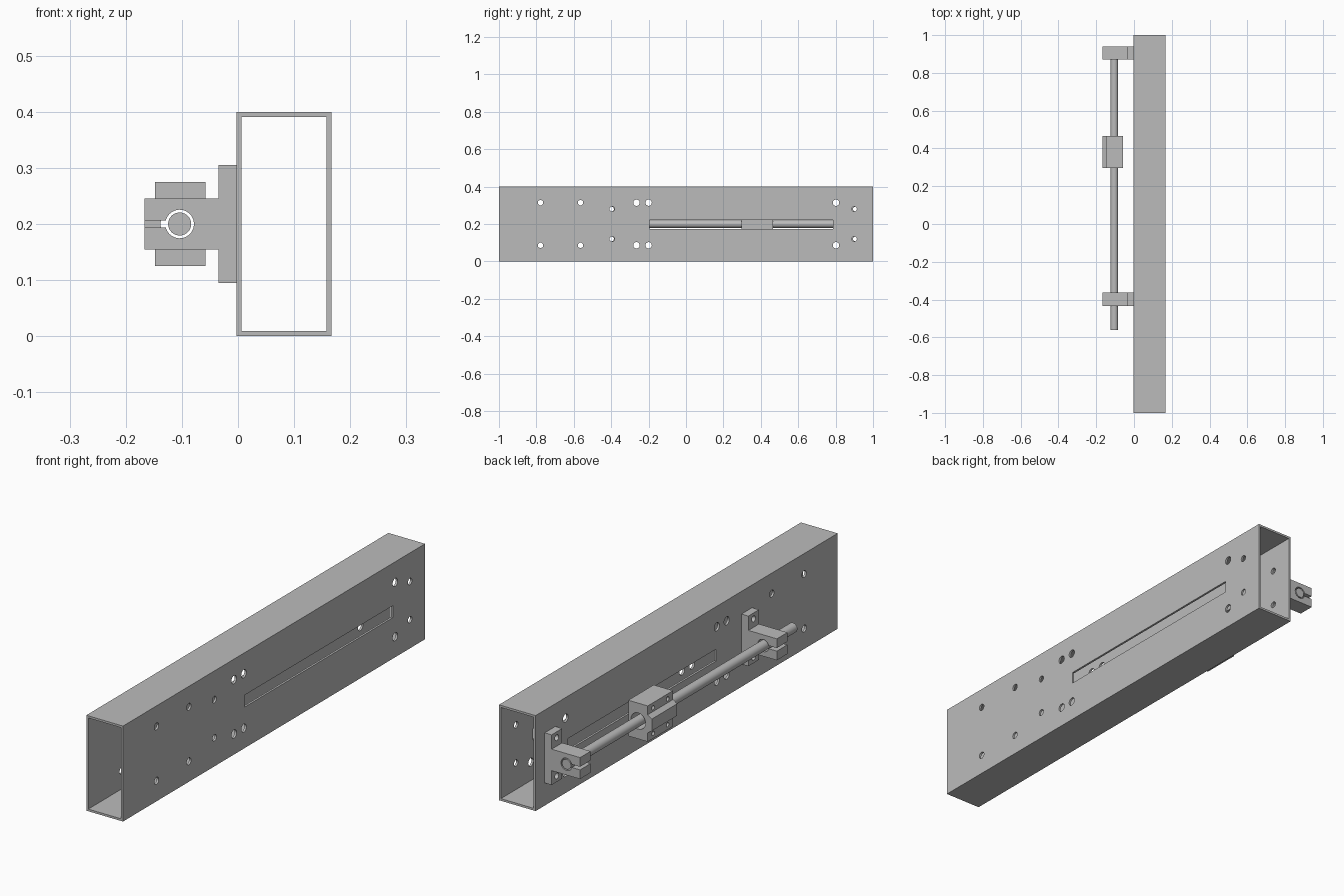
import bpy
import bmesh
from math import sin, cos, pi, asin
from mathutils import Matrix, Vector

cube = bpy.data.objects.get("Cube")
if cube:
    bpy.data.objects.remove(cube, do_unlink=True)

grey = bpy.data.materials.new("plain_grey")
grey.use_nodes = True
colour = (0.5, 0.5, 0.5, 1)
grey.diffuse_color = colour
grey.node_tree.nodes["Principled BSDF"].inputs["Base Color"].default_value = colour

ROD_X, ROD_Z = -0.104, 0.2
TUBE_LEFT, TUBE_RIGHT, HEIGHT, WALL = 0.167, -0.003, 0.4, 0.009


def finish(bm, name):
    bmesh.ops.recalc_face_normals(bm, faces=bm.faces)
    mesh = bpy.data.meshes.new(name)
    bm.to_mesh(mesh)
    bm.free()
    obj = bpy.data.objects.new(name, mesh)
    bpy.context.collection.objects.link(obj)
    mesh.materials.append(grey)
    return obj


def add_box(bm, low, high):
    low, high = Vector(low), Vector(high)
    matrix = Matrix.Translation((low + high) / 2) @ Matrix.Diagonal((*(high - low), 1))
    bmesh.ops.create_cube(bm, size=1, matrix=matrix)


def add_cylinder(bm, centre, radius, length, axis, sides=32):
    turn = Matrix.Rotation(pi / 2, 4, "Y" if axis == "X" else "X")
    bmesh.ops.create_cone(bm, cap_ends=True, segments=sides, radius1=radius, radius2=radius,
                          depth=length, matrix=Matrix.Translation(centre) @ turn)


def add_profile(bm, points, y0, y1):
    # Extrude an x-z outline along y
    face = bm.faces.new([bm.verts.new((x, y0, z)) for x, z in points])
    new = bmesh.ops.extrude_face_region(bm, geom=[face])["geom"]
    verts = [v for v in new if isinstance(v, bmesh.types.BMVert)]
    bmesh.ops.translate(bm, verts=verts, vec=(0, y1 - y0, 0))


def cut(obj, bm):
    cutter = finish(bm, "cutter")
    cutter.hide_render = True
    mod = obj.modifiers.new("cut", "BOOLEAN")
    mod.operation, mod.solver, mod.object = "DIFFERENCE", "EXACT", cutter
    select(obj)
    bpy.ops.object.modifier_apply(modifier=mod.name)
    bpy.data.objects.remove(cutter, do_unlink=True)


def select(obj):
    bpy.ops.object.select_all(action="DESELECT")
    obj.select_set(True)
    bpy.context.view_layer.objects.active = obj


def smooth(obj):
    select(obj)
    bpy.ops.object.shade_smooth_by_angle(angle=0.5)


# Rectangular tube, hollow from end to end
bm = bmesh.new()
add_box(bm, (TUBE_RIGHT, -1, 0), (TUBE_LEFT, 1, HEIGHT))
tube = finish(bm, "tube")
bm = bmesh.new()
add_box(bm, (TUBE_RIGHT + WALL, -1.1, WALL), (TUBE_LEFT - WALL, 1.1, HEIGHT - WALL))
cut(tube, bm)

# Slot and drilled holes through both side walls
bm = bmesh.new()
add_box(bm, (-0.1, -0.195, 0.172), (0.3, 0.787, 0.222))
holes = [(-0.778, 0.114, 0.0145), (-0.564, 0.114, 0.0145), (-0.265, 0.114, 0.017),
         (-0.2, 0.114, 0.017), (0.802, 0.114, 0.017),
         (-0.395, 0.08, 0.0135), (0.9, 0.08, 0.0135)]
for y, offset, radius in holes:
    for side in (-1, 1):
        add_cylinder(bm, (0.08, y, 0.2 + side * offset), radius, 0.5, "X", 24)
cut(tube, bm)
smooth(tube)

# Guide rod
bm = bmesh.new()
add_cylinder(bm, (ROD_X, 0.19, ROD_Z), 0.0205, 1.5, "Y", 40)
smooth(finish(bm, "guide_rod"))

# Split clamps holding the rod: half outline with slit and bore, mirrored in z
BORE, SLIT = 0.0255, 0.0065
start = pi - asin(SLIT / BORE)
for name, y in (("front_clamp", -0.398), ("rear_clamp", 0.905)):
    upper = [(ROD_X + BORE * cos(start * i / 16), BORE * sin(start * i / 16)) for i in range(1, 17)]
    upper += [(-0.167, SLIT), (-0.167, 0.045), (-0.035, 0.045), (-0.035, 0.105), (TUBE_RIGHT, 0.105)]
    lower = [(x, -z) for x, z in reversed(upper)]
    outline = upper + lower + [(ROD_X + BORE, 0)]
    bm = bmesh.new()
    add_profile(bm, [(x, z + ROD_Z) for x, z in outline], y - 0.035, y + 0.035)
    clamp = finish(bm, name)
    bm = bmesh.new()
    for side in (-1, 1):
        add_cylinder(bm, (-0.02, y, 0.2 + side * 0.08), 0.0125, 0.1, "X", 24)
    cut(clamp, bm)
    smooth(clamp)

# Sliding bearing block with a chamfered ridge
half = [(-0.058, 0.075), (-0.148, 0.075), (-0.148, 0.038), (-0.167, 0.025)]
outline = half + [(x, -z) for x, z in reversed(half)]
bm = bmesh.new()
add_profile(bm, [(x, z + ROD_Z) for x, z in outline], 0.297, 0.465)
block = finish(bm, "bearing_block")
bm = bmesh.new()
add_cylinder(bm, (ROD_X, 0.38, ROD_Z), 0.034, 0.4, "Y", 40)
cut(block, bm)
bm = bmesh.new()
for y in (0.333, 0.429):
    for side in (-1, 1):
        add_cylinder(bm, (ROD_X, y, ROD_Z + side * 0.054), 0.009, 0.3, "X", 20)
cut(block, bm)
smooth(block)
